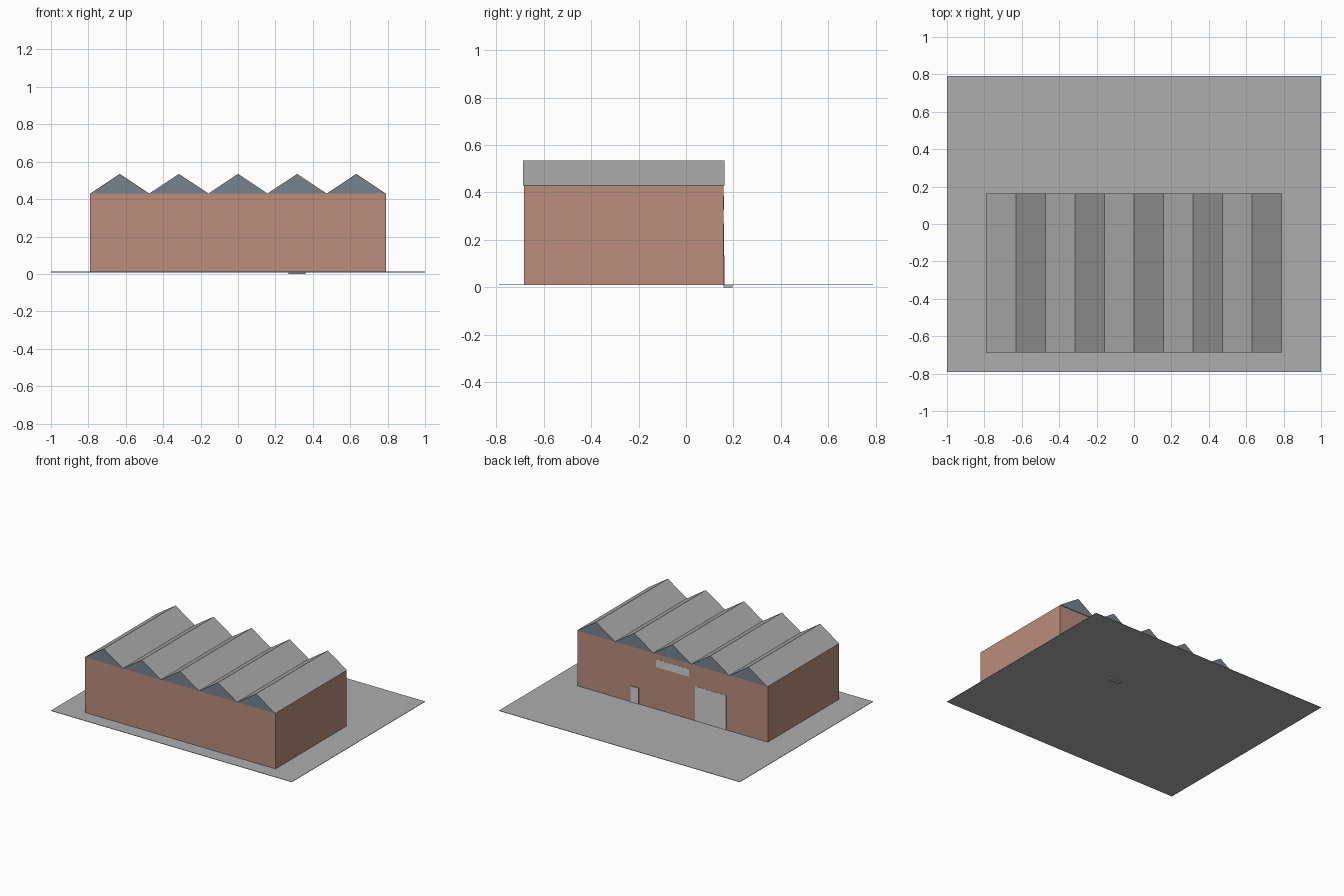
import bpy
import bmesh

cube = bpy.data.objects.get("Cube")
if cube:
    bpy.data.objects.remove(cube, do_unlink=True)


def material(name, color):
    mat = bpy.data.materials.new(name)
    mat.use_nodes = True
    rgba = (*color, 1)
    mat.diffuse_color = rgba
    mat.node_tree.nodes["Principled BSDF"].inputs["Base Color"].default_value = rgba
    return mat


brick = material("brick", (0.50, 0.27, 0.20))
paving = material("paving_grey", (0.42, 0.42, 0.42))
roofing = material("roof_grey", (0.40, 0.40, 0.40))
slate = material("slate_blue", (0.185, 0.223, 0.262))
pale = material("pale_grey", (0.64, 0.64, 0.64))


def add_object(name, bm, *mats):
    bmesh.ops.recalc_face_normals(bm, faces=bm.faces)
    mesh = bpy.data.meshes.new(name)
    bm.to_mesh(mesh)
    bm.free()
    for mat in mats:
        mesh.materials.append(mat)
    obj = bpy.data.objects.new(name, mesh)
    bpy.context.collection.objects.link(obj)
    return obj


def box(name, x, y, z, mat):
    """Box spanning the (low, high) ranges x, y and z."""
    bm = bmesh.new()
    bmesh.ops.create_cube(bm, size=1)
    for v in bm.verts:
        for i, (low, high) in enumerate((x, y, z)):
            v.co[i] = high if v.co[i] > 0 else low
    return add_object(name, bm, mat)


GROUND = 0.012
EAVES = 0.43
RIDGE = 0.535
HALF = 0.79
FRONT, BACK = -0.683, 0.158
OVERHANG = 0.005
BAYS = 5

# Site and hall
box("ground", (-1, 1), (-HALF, HALF), (0.009, GROUND), paving)
box("hall_walls", (-HALF, HALF), (FRONT, BACK), (GROUND, EAVES), brick)

# Row of ridged roof bays: grey slopes, slate gable ends
bay = 2 * HALF / BAYS
for n in range(BAYS):
    left = -HALF + n * bay
    bm = bmesh.new()
    profile = [(left, EAVES), (left + bay, EAVES), (left + bay / 2, RIDGE)]
    gable = bm.faces.new([bm.verts.new((x, FRONT - OVERHANG, z)) for x, z in profile])
    ext = bmesh.ops.extrude_face_region(bm, geom=[gable], use_keep_orig=True)
    moved = [g for g in ext["geom"] if isinstance(g, bmesh.types.BMVert)]
    bmesh.ops.translate(bm, verts=moved, vec=(0, BACK - FRONT + 2 * OVERHANG, 0))
    bm.normal_update()
    for face in bm.faces:
        face.material_index = 1 if abs(face.normal.y) > 0.9 else 0
    add_object(f"roof_bay_{n + 1}", bm, roofing, slate)


def back_plate(name, x, z, depth, mat):
    return box(name, x, (BACK - 0.002, BACK + depth), z, mat)


# Back wall openings
back_plate("loading_door", (-0.445, -0.187), (GROUND, 0.27), 0.0015, pale)
back_plate("strip_window", (-0.137, 0.137), (0.328, 0.387), 0.0015, pale)
back_plate("side_door_frame", (0.28, 0.352), (GROUND, 0.133), 0.004, brick)
back_plate("side_door", (0.285, 0.347), (GROUND, 0.129), 0.005, pale)

# Sunken doorstep
box("doorstep", (0.27, 0.36), (BACK, 0.197), (0, 0.0095), paving)
